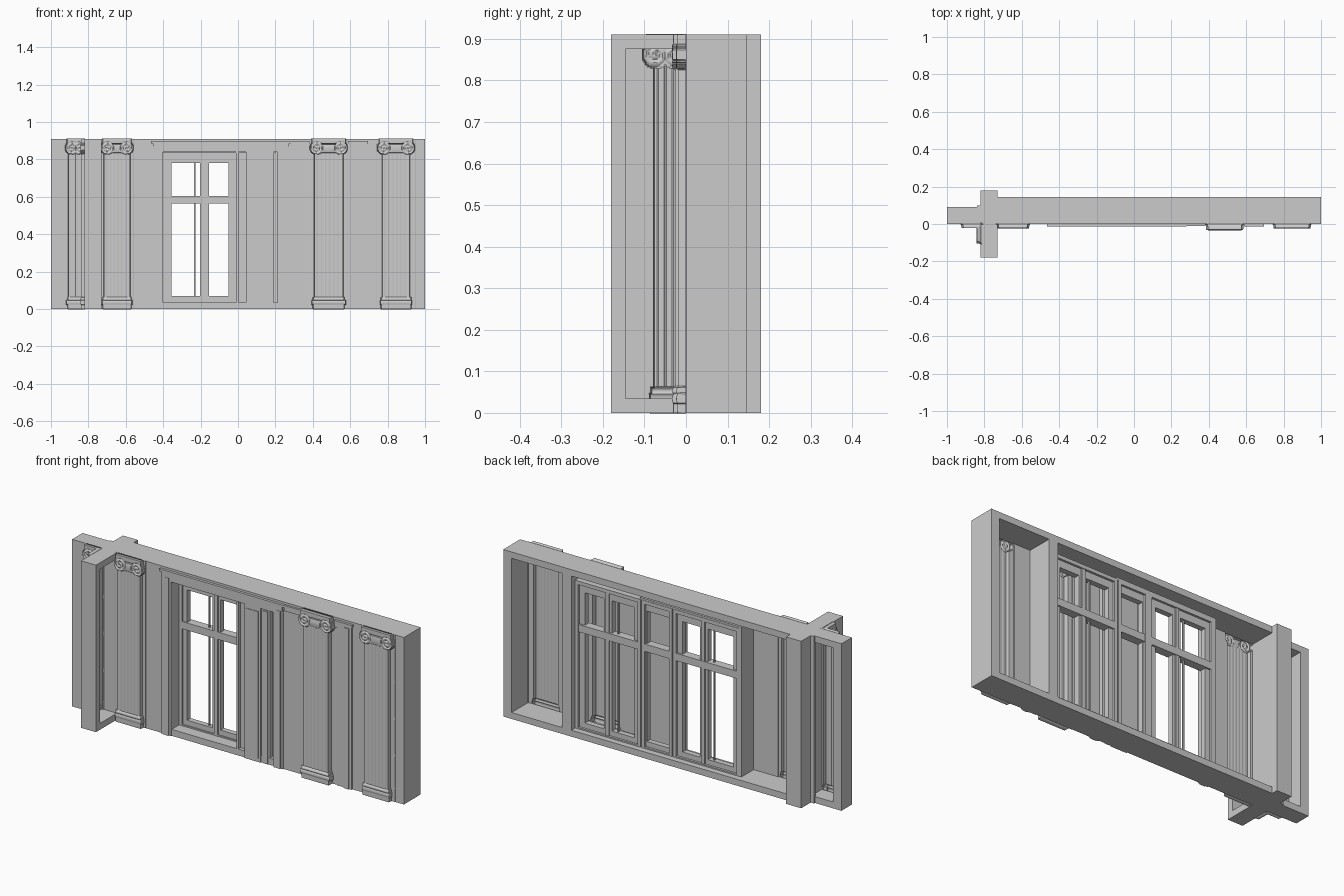
import bpy, bmesh, math
from mathutils import Vector

if "Cube" in bpy.data.objects:
    bpy.data.objects.remove(bpy.data.objects["Cube"])

H, RIM, SKIN = 0.91, 0.035, 0.006


def boxes(name, items):
    """One object from boxes given as (x0, x1, y0, y1, z0, z1)."""
    bm = bmesh.new()
    for x0, x1, y0, y1, z0, z1 in items:
        r = bmesh.ops.create_cube(bm, size=1)
        for v in r["verts"]:
            v.co = Vector((x0 if v.co.x < 0 else x1,
                           y0 if v.co.y < 0 else y1,
                           z0 if v.co.z < 0 else z1))
    me = bpy.data.meshes.new(name)
    bm.to_mesh(me)
    bm.free()
    ob = bpy.data.objects.new(name, me)
    bpy.context.collection.objects.link(ob)
    return ob


def relief(u, z, w, cw, d, r):
    """Height of the pilaster relief above the wall plane."""
    a, h = abs(u), 0.0
    vz, vx = 0.862, cw - r
    if a < w and 0.05 < z < 0.85:                      # fluted shaft
        h = d * 0.8
        if a < w * 0.86:
            h -= 0.0018 * abs(math.sin(a / w * math.pi * 3.5))
    if z < 0.022 and a < w + 0.006:                    # plinth
        h = d * 0.95
    for c, half, out in ((0.034, 0.012, 0.011), (0.053, 0.008, 0.006)):
        if abs(z - c) < half and a < w + out:          # base mouldings
            h = max(h, d * (0.8 + 0.25 * math.sqrt(1 - ((z - c) / half) ** 2)))
    if a < vx and 0.835 < z < 0.88:                    # echinus
        h = d * (0.9 + 0.12 * math.sin((z - 0.835) / 0.045 * math.pi))
    if z > 0.885 and a < cw - 0.012:                   # abacus
        h = d * 0.95
    rho = math.hypot(a - vx, z - vz)
    if rho < r:                                        # scroll
        ang = math.atan2(z - vz, a - vx)
        h = d * 0.95 + 0.0022 * math.cos(rho / r * 4 * math.pi - ang)
    return h


def pilaster(name, place, w, cw, d, r=0.035):
    """Embossed sheet, hollow behind; place maps (u, h, z) to a position."""
    n = max(36, int(cw * 640))
    us = [-(cw + 0.004) + 2 * (cw + 0.004) * i / n for i in range(n + 1)]
    zs = [0] + [0.0005 + i * 0.003 for i in range(24)]
    zs += [0.25, 0.45, 0.65] + [0.82 + i * 0.0028 for i in range(32)] + [0.9095, H]
    bm = bmesh.new()
    rows = [[bm.verts.new(place(u, 0 if z in (0, H) else relief(u, z, w, cw, d, r), z))
             for u in us] for z in zs]
    for p, q in zip(rows, rows[1:]):
        for i in range(n):
            bm.faces.new((p[i], p[i + 1], q[i + 1], q[i]))
    bmesh.ops.recalc_face_normals(bm, faces=bm.faces)
    me = bpy.data.meshes.new(name)
    bm.to_mesh(me)
    bm.free()
    ob = bpy.data.objects.new(name, me)
    bpy.context.collection.objects.link(ob)
    s = ob.modifiers.new("thickness", 'SOLIDIFY')
    s.thickness, s.offset = 0.003, 0
    bpy.ops.object.select_all(action='DESELECT')
    ob.select_set(True)
    bpy.context.view_layer.objects.active = ob
    bpy.ops.object.shade_smooth_by_angle(angle=math.radians(35))


def on_front(c):
    return lambda u, h, z: (c + u, -h, z)


# Pilasters: four on the front, one on the cross wall's left face
pilaster("pilaster_left_wing", on_front(-0.868), 0.037, 0.056, 0.02)
pilaster("pilaster_left", on_front(-0.647), 0.069, 0.087, 0.021)
pilaster("pilaster_centre", on_front(0.485), 0.077, 0.1, 0.031)
pilaster("pilaster_right", on_front(0.845), 0.073, 0.1, 0.021)
pilaster("pilaster_side", lambda u, h, z: (-0.818 - h, -0.05 + u, z), 0.028, 0.055, 0.022, 0.033)

# Rear frame of the main wall: rails, end posts and divider
Y = 0.145
boxes("main_wall_frame", [
    (-0.73, 1, 0, Y, 0, RIM), (-0.73, 1, 0, Y, H - RIM, H),
    (0.95, 1, 0, Y, RIM, H - RIM),
    (0.59, 0.645, SKIN, Y, RIM, H - RIM)])

# Thin front sheet between the pilasters
boxes("front_sheet", [(a, b, 0, SKIN, 0, H) for a, b in
                      ((-0.56, -0.40), (0.21, 0.383), (0.587, 0.743), (0.947, 1))]
      + [(-0.40, 0.22, 0, SKIN, 0.84, H)])

# Left wing: frame and sheet
boxes("left_wing", [
    (-1, -0.82, 0, 0.09, 0, RIM), (-1, -0.82, 0, 0.09, H - RIM, H),
    (-1, -0.95, 0, 0.09, RIM, H - RIM), (-0.95, -0.922, 0, SKIN, RIM, H - RIM)])

# Cross wall: solid behind, open tray in front facing right
boxes("cross_wall", [
    (-0.82, -0.73, 0, 0.18, 0, H),
    (-0.82, -0.73, -0.18, 0, 0, RIM), (-0.82, -0.73, -0.18, 0, H - RIM, H),
    (-0.82, -0.73, -0.18, -0.145, RIM, H - RIM),
    (-0.82, -0.814, -0.145, -0.107, RIM, H - RIM),
    (-0.84, -0.82, 0.085, 0.098, 0, H)])

# Window portal: stepped casings, lintel and deep reveals
boxes("portal_casing", [
    (-0.46, -0.40, -0.006, SKIN, 0, 0.87), (-0.445, -0.412, -0.011, SKIN, 0, 0.86),
    (0.215, 0.275, -0.006, SKIN, 0, 0.87), (0.225, 0.262, -0.011, SKIN, 0, 0.86)])
boxes("portal_lintel", [
    (-0.44, 0.26, -0.006, SKIN, 0.84, 0.86), (-0.455, 0.272, -0.010, SKIN, 0.86, 0.885),
    (-0.465, 0.28, -0.014, SKIN, 0.885, 0.898)])
boxes("portal_reveal", [
    (-0.412, -0.40, 0, 0.11, 0, 0.85), (-0.01, 0.002, 0.0, 0.11, 0, 0.85),
    (-0.40, 0.2, SKIN, 0.11, 0.835, 0.85), (-0.40, 0.0, 0.0, 0.07, 0, 0.022)])

# Closed folding panels beside the window
boxes("folding_panels", [
    (0.0, 0.045, 0.02, 0.028, 0, 0.84), (0.042, 0.14, -0.006, 0.028, 0, 0.84),
    (0.055, 0.127, -0.009, 0, 0.02, 0.82), (0.14, 0.19, 0.002, 0.028, 0, 0.84),
    (0.15, 0.18, -0.003, 0.01, 0, 0.83), (0.19, 0.218, 0.024, 0.03, 0, 0.84),
    (0.212, 0.218, 0, 0.03, 0, 0.84)])

# Second portal behind the centre pilaster
boxes("right_portal", [
    (0.60, 0.64, -0.005, SKIN, 0, 0.86), (0.64, 0.69, -0.008, SKIN, 0, 0.885),
    (0.648, 0.675, -0.013, SKIN, 0, 0.875),
    (0.587, 0.69, -0.008, SKIN, 0.86, 0.885), (0.587, 0.695, -0.013, SKIN, 0.885, 0.898),
    (0.28, 0.383, -0.006, SKIN, 0.865, 0.885), (0.28, 0.383, -0.011, SKIN, 0.885, 0.898)])


def window(name, x0, x1, mull, stile_l=0.045, stile_r=0.05):
    """Casement with fat outer members, transom, mullion and inner beads."""
    y0, y1 = 0.07, 0.1
    parts = [(x0, x0 + stile_l, y0, y1, 0.025, 0.84), (x1 - stile_r, x1, y0, y1, 0.025, 0.84),
             (x0, x1, y0, y1, 0.025, 0.07), (x0, x1, y0, y1, 0.78, 0.84),
             (x0, x1, y0 - 0.006, y1 + 0.01, 0.563, 0.603),
             (x0, x1, y1, y1 + 0.01, 0.58, 0.592)]
    for a, b in ((x0, x0 + 0.018), (x1 - 0.018, x1)):
        parts.append((a, b, y0 - 0.006, y1 + 0.012, 0.025, 0.84))
    for a, b in ((0.025, 0.042), (0.82, 0.84)):
        parts.append((x0, x1, y0 - 0.006, y1 + 0.012, a, b))
    if mull is not None:
        parts += [(mull - 0.024, mull + 0.024, y0, y1, 0.03, 0.84),
                  (mull - 0.010, mull + 0.010, y0 - 0.007, y1 + 0.008, 0.03, 0.84),
                  (mull - 0.057, mull - 0.050, y0 + 0.01, y1 - 0.01, 0.05, 0.80)]
    boxes(name, parts)


# Row of casements inside the shell
window("window_open", -0.40, 0.0, -0.178)
window("window_middle", 0.005, 0.19, None, 0.025, 0.025)
window("window_blind", 0.195, 0.59, 0.40)
